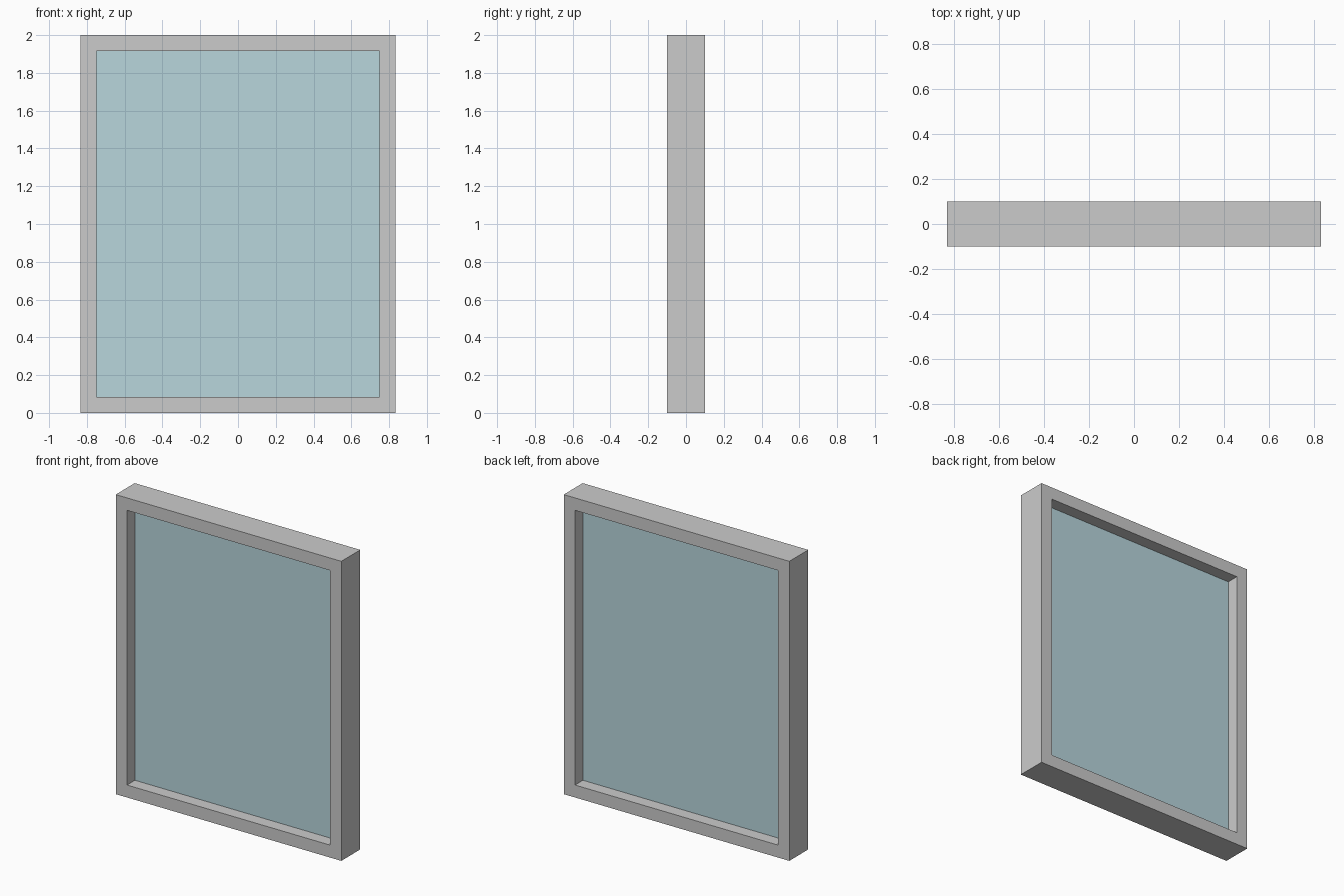
import bpy, bmesh

if "Cube" in bpy.data.objects:
    bpy.data.objects.remove(bpy.data.objects["Cube"])

HALF_W, HEIGHT, DEPTH = 0.833, 2.0, 0.2   # outer frame size
BORDER = 0.083                            # width of the frame bars
GLASS = 0.033                             # pane thickness


def add_object(name, bm):
    bmesh.ops.recalc_face_normals(bm, faces=bm.faces[:])
    mesh = bpy.data.meshes.new(name)
    bm.to_mesh(mesh)
    bm.free()
    obj = bpy.data.objects.new(name, mesh)
    bpy.context.collection.objects.link(obj)
    return obj


def rect(inset, y):
    x, lo, hi = HALF_W - inset, inset, HEIGHT - inset
    return [(-x, y, lo), (x, y, lo), (x, y, hi), (-x, y, hi)]


def extrude_back(bm, distance):
    # give flat faces a thickness along +y, keeping the front faces
    geom = bmesh.ops.extrude_face_region(bm, geom=bm.faces[:], use_keep_orig=True)["geom"]
    verts = [v for v in geom if isinstance(v, bmesh.types.BMVert)]
    bmesh.ops.translate(bm, vec=(0, distance, 0), verts=verts)


# Frame: flat mitred ring extruded to full depth
bm = bmesh.new()
outer = [bm.verts.new(p) for p in rect(0, -DEPTH / 2)]
inner = [bm.verts.new(p) for p in rect(BORDER, -DEPTH / 2)]
for i in range(4):
    j = (i + 1) % 4
    bm.faces.new((outer[i], outer[j], inner[j], inner[i]))
extrude_back(bm, DEPTH)
add_object("window_frame", bm)

# Glass pane: thin slab filling the opening at mid depth
bm = bmesh.new()
bm.faces.new([bm.verts.new(p) for p in rect(BORDER, -GLASS / 2)])
extrude_back(bm, GLASS)
pane = add_object("glass_pane", bm)

glass = bpy.data.materials.new("blue_glass")
glass.diffuse_color = (0.48, 0.67, 0.72, 1.0)
glass.use_nodes = True
glass.node_tree.nodes["Principled BSDF"].inputs["Base Color"].default_value = glass.diffuse_color
pane.data.materials.append(glass)
